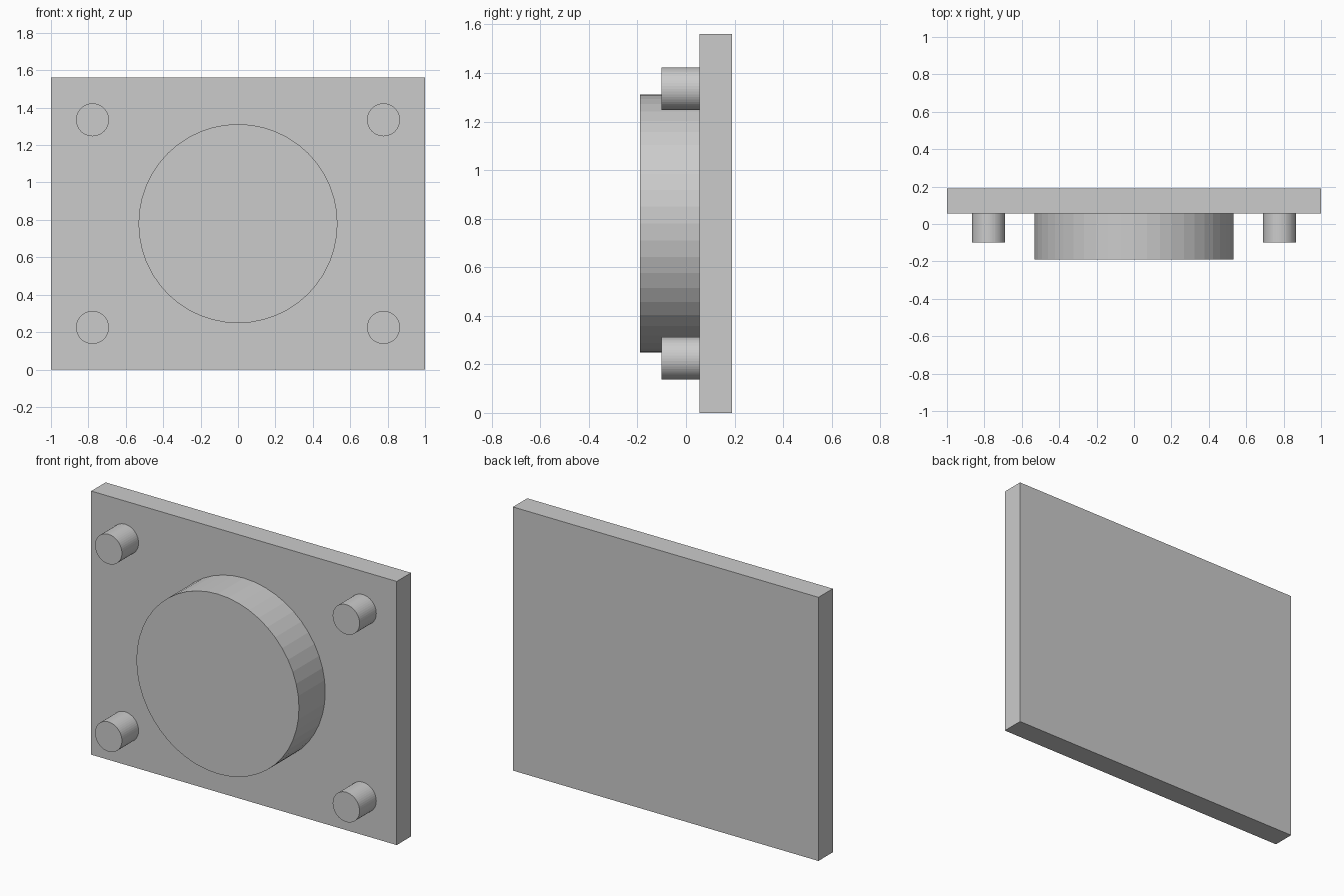
import bpy
from math import pi

if "Cube" in bpy.data.objects:
    bpy.data.objects.remove(bpy.data.objects["Cube"])

PLATE_FRONT, BACK = 0.056, 0.19
HEIGHT = 1.56


def front_cylinder(name, x, z, radius, y_front):
    """Flat-faced cylinder from the plate's front face out to y_front."""
    bpy.ops.mesh.primitive_cylinder_add(
        vertices=48, radius=radius, depth=PLATE_FRONT - y_front,
        location=(x, (PLATE_FRONT + y_front) / 2, z), rotation=(pi / 2, 0, 0))
    bpy.context.object.name = name


# Back plate
bpy.ops.mesh.primitive_cube_add(size=1, location=(0, (PLATE_FRONT + BACK) / 2, HEIGHT / 2))
plate = bpy.context.object
plate.name = "back_plate"
plate.scale = (2, BACK - PLATE_FRONT, HEIGHT)

# Large central disc
front_cylinder("central_disc", 0, HEIGHT / 2, 0.532, -0.19)

# Four corner pegs
for side, sx in (("left", -1), ("right", 1)):
    for level, sz in (("lower", -1), ("upper", 1)):
        front_cylinder(f"{level}_{side}_peg", sx * 0.778, HEIGHT / 2 + sz * 0.555, 0.088, -0.10)
